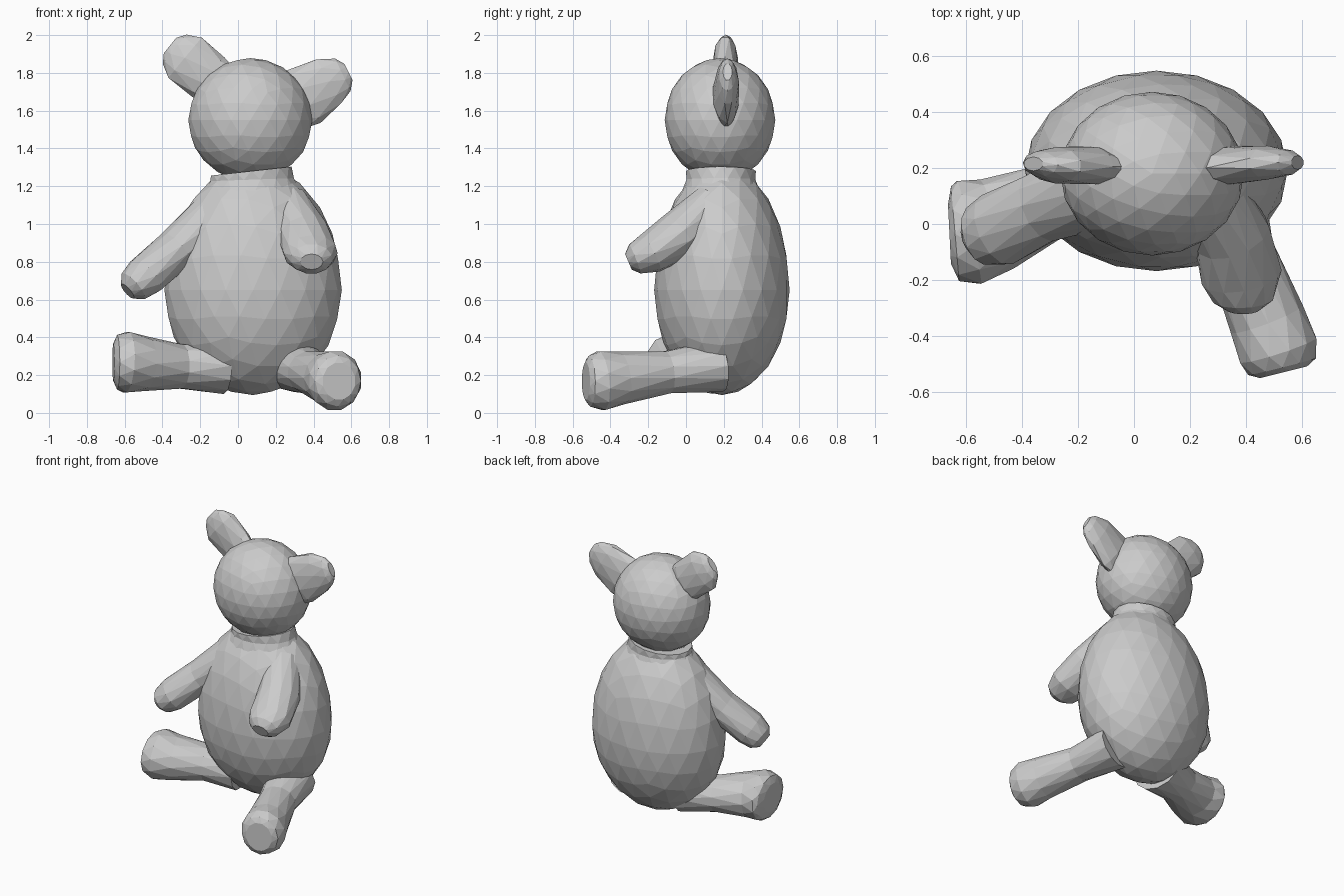
import bpy, bmesh, math
from mathutils import Vector

SIDES = 12


def finish(name, bm):
    bmesh.ops.recalc_face_normals(bm, faces=bm.faces)
    mesh = bpy.data.meshes.new(name)
    bm.to_mesh(mesh)
    bm.free()
    obj = bpy.data.objects.new(name, mesh)
    bpy.context.collection.objects.link(obj)
    return obj


def egg(name, centre, rx, ry, up, down):
    """Faceted egg with different heights above and below its widest ring."""
    bm = bmesh.new()
    bmesh.ops.create_icosphere(bm, subdivisions=3, radius=1.01)
    for v in bm.verts:
        v.co = Vector(centre) + Vector((v.co.x * rx, v.co.y * ry,
                                        v.co.z * (up if v.co.z > 0 else down)))
    return finish(name, bm)


def limb(name, sections, sides=SIDES):
    """Skin elliptical rings (x, y, z, side radius, up radius) along a path."""
    bm = bmesh.new()
    pts = [Vector(s[:3]) for s in sections]
    rings = []
    for i, (p, s) in enumerate(zip(pts, sections)):
        t = (pts[min(i + 1, len(pts) - 1)] - pts[max(i - 1, 0)]).normalized()
        ref = Vector((0, 0, 1)) if abs(t.z) < 0.95 else Vector((0, 1, 0))
        side = t.cross(ref).normalized()
        up = side.cross(t)
        ring = []
        for k in range(sides):
            a = 2 * math.pi * (k + 0.5 * (i % 2)) / sides
            ring.append(bm.verts.new(p + side * s[3] * math.cos(a) + up * s[4] * math.sin(a)))
        rings.append(ring)
    # staggered rings joined by triangles
    for i, (a, b) in enumerate(zip(rings, rings[1:])):
        for k in range(sides):
            n = (k + 1) % sides
            if i % 2 == 0:
                bm.faces.new((a[k], a[n], b[k]))
                bm.faces.new((a[n], b[n], b[k]))
            else:
                bm.faces.new((a[k], b[n], b[k]))
                bm.faces.new((a[k], a[n], b[n]))
    bm.faces.new(rings[0])
    bm.faces.new(rings[-1])
    return finish(name, bm)


# torso, head and the narrow neck between them
egg("body", (0.08, 0.19, 0.65), 0.465, 0.355, 0.66, 0.55)
egg("head", (0.065, 0.18, 1.55), 0.325, 0.29, 0.325, 0.32)
limb("neck", [(0.075, 0.185, 1.14, 0.275, 0.22), (0.075, 0.185, 1.235, 0.225, 0.185),
              (0.07, 0.185, 1.28, 0.215, 0.185)], 16)

# flat paddle ears
limb("ear_left", [(-0.08, 0.20, 1.71, 0.05, 0.13), (-0.16, 0.21, 1.78, 0.07, 0.135),
                  (-0.28, 0.21, 1.88, 0.065, 0.145), (-0.335, 0.215, 1.925, 0.045, 0.10),
                  (-0.36, 0.215, 1.945, 0.025, 0.055)], 10)
limb("ear_right", [(0.28, 0.20, 1.63, 0.05, 0.15), (0.35, 0.21, 1.675, 0.07, 0.165),
                   (0.48, 0.22, 1.755, 0.06, 0.14), (0.555, 0.22, 1.79, 0.045, 0.095),
                   (0.585, 0.22, 1.805, 0.025, 0.05)], 10)

# arms: one hanging out to the side, one reaching forward
limb("arm_left", [(-0.10, 0.15, 1.06, 0.16, 0.14), (-0.33, 0.06, 0.865, 0.13, 0.11),
                  (-0.49, -0.02, 0.725, 0.135, 0.11), (-0.555, -0.04, 0.67, 0.11, 0.09),
                  (-0.585, -0.05, 0.645, 0.06, 0.05)])
limb("arm_right", [(0.26, 0.14, 1.10, 0.12, 0.12), (0.35, -0.04, 0.94, 0.14, 0.13),
                   (0.385, -0.19, 0.845, 0.145, 0.11), (0.39, -0.27, 0.815, 0.11, 0.085),
                   (0.39, -0.305, 0.80, 0.06, 0.045)])

# legs widening into blunt feet
limb("leg_left", [(-0.08, 0.14, 0.25, 0.18, 0.15), (-0.30, 0.08, 0.245, 0.14, 0.12),
                  (-0.49, 0.0, 0.26, 0.17, 0.145), (-0.59, -0.03, 0.268, 0.195, 0.165),
                  (-0.64, -0.035, 0.268, 0.17, 0.145), (-0.66, -0.036, 0.268, 0.11, 0.10)])
limb("leg_right", [(0.30, 0.18, 0.25, 0.16, 0.14), (0.38, -0.10, 0.215, 0.125, 0.115),
                   (0.475, -0.34, 0.185, 0.138, 0.14), (0.515, -0.45, 0.17, 0.148, 0.16),
                   (0.53, -0.51, 0.168, 0.125, 0.135), (0.535, -0.53, 0.168, 0.09, 0.10)])
